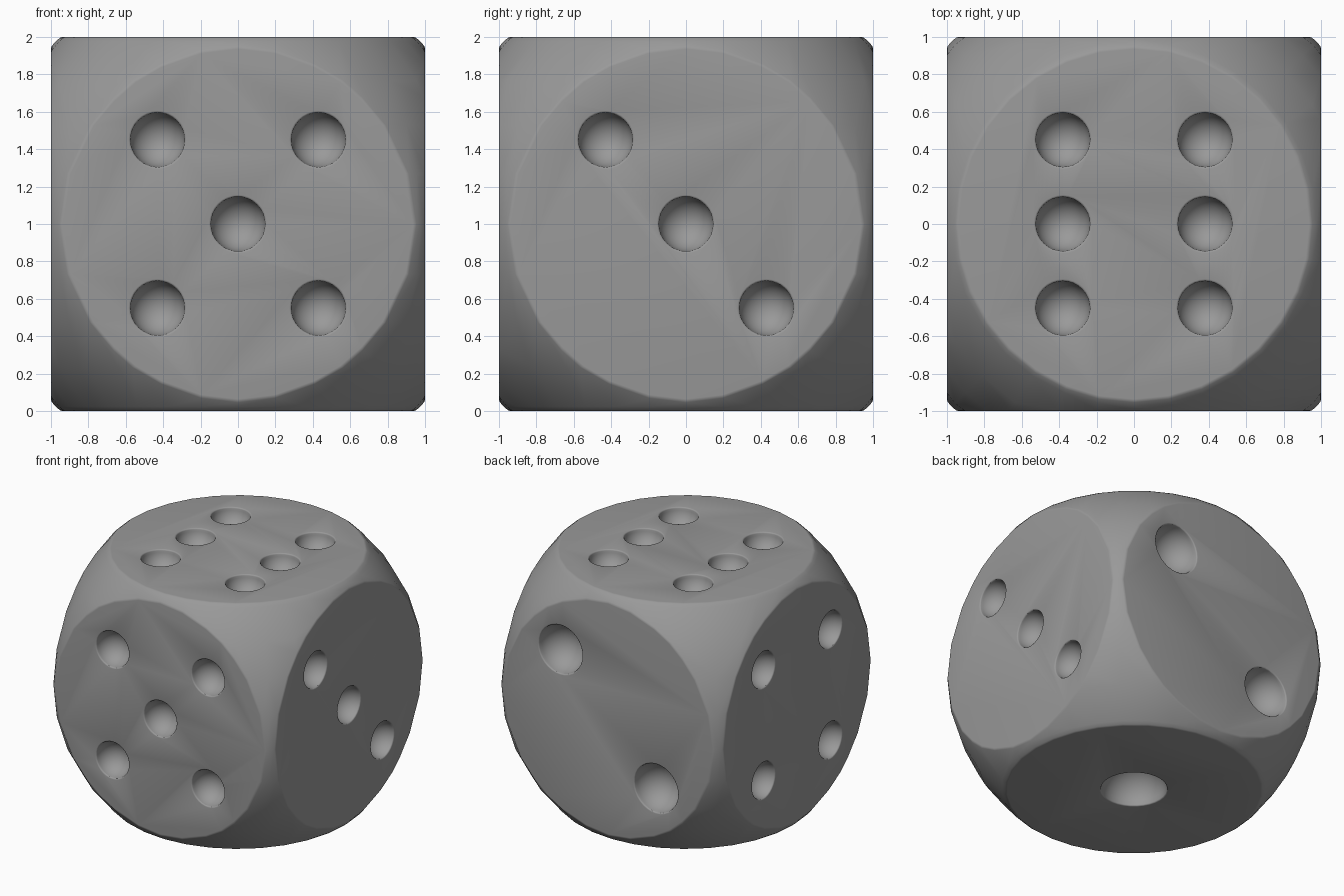
import bpy, bmesh, math
from mathutils import Matrix, Vector

if "Cube" in bpy.data.objects:
    bpy.data.objects.remove(bpy.data.objects["Cube"])


def apply_boolean(obj, cutter, operation):
    mod = obj.modifiers.new(operation.lower(), 'BOOLEAN')
    mod.operation, mod.solver, mod.object = operation, 'EXACT', cutter
    bpy.context.view_layer.objects.active = obj
    bpy.ops.object.modifier_apply(modifier=mod.name)
    bpy.data.objects.remove(cutter, do_unlink=True)


# Body: cube rounded off by a sphere
bpy.ops.mesh.primitive_uv_sphere_add(segments=32, ring_count=16, radius=1.38, location=(0, 0, 1))
rounding = bpy.context.object
rounding.name = "rounding_sphere"
rounding.hide_render = True
bpy.ops.mesh.primitive_cube_add(size=2, location=(0, 0, 1))
die = bpy.context.object
die.name = "die"
apply_boolean(die, rounding, 'INTERSECT')

# Pips: (outward normal, face right, face up, radius, positions)
A, B, C = 0.43, 0.45, 0.38
corners = [(sx * A, sy * B) for sx in (-1, 1) for sy in (-1, 1)]
diagonal = [(-A, B), (A, -B)]
X, Y, Z = Vector((1, 0, 0)), Vector((0, 1, 0)), Vector((0, 0, 1))
faces = [
    (-Y, X, Z, 0.146, corners + [(0, 0)]),
    (X, Y, Z, 0.146, diagonal + [(0, 0)]),
    (Z, X, Y, 0.146, [(sx * C, y) for sx in (-1, 1) for y in (-B, 0, B)]),
    (Y, -X, Z, 0.196, diagonal),
    (-X, -Y, Z, 0.146, corners),
    (-Z, X, -Y, 0.245, [(0, 0)]),
]
bm = bmesh.new()
for normal, right, up, radius, spots in faces:
    for u, v in spots:
        centre = Z + normal * 1.002 + right * u + up * v
        bmesh.ops.create_uvsphere(bm, u_segments=32, v_segments=16, radius=radius,
                                  matrix=Matrix.Translation(centre))
mesh = bpy.data.meshes.new("pip_cutter")
bm.to_mesh(mesh)
bm.free()
pips = bpy.data.objects.new("pip_cutter", mesh)
pips.hide_render = True
bpy.context.collection.objects.link(pips)
apply_boolean(die, pips, 'DIFFERENCE')

# Small soft bevel on face and pip rims
bevel = die.modifiers.new("rim_bevel", 'BEVEL')
bevel.width, bevel.segments = 0.01, 3
bevel.limit_method, bevel.angle_limit = 'ANGLE', math.radians(30)
bevel.use_clamp_overlap = False
bpy.ops.object.modifier_apply(modifier=bevel.name)

# Dark grey finish
grey = bpy.data.materials.new("dark_grey")
grey.diffuse_color = (0.32, 0.32, 0.32, 1)
grey.use_nodes = True
grey.node_tree.nodes["Principled BSDF"].inputs["Base Color"].default_value = grey.diffuse_color
die.data.materials.clear()
die.data.materials.append(grey)

# Smooth shading
bpy.ops.object.select_all(action='DESELECT')
die.select_set(True)
bpy.context.view_layer.objects.active = die
bpy.ops.object.shade_smooth_by_angle(angle=math.radians(35))
